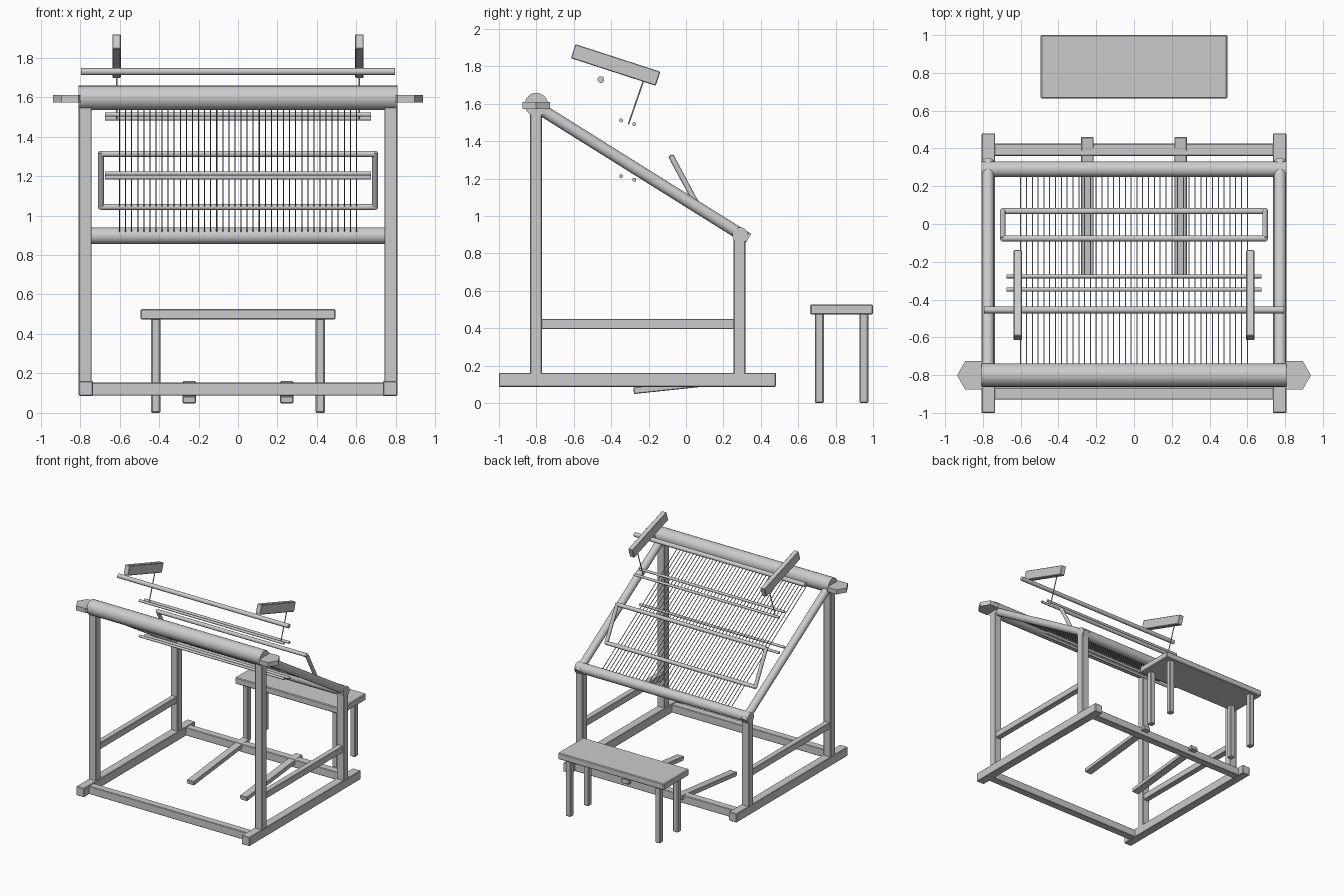
import bpy, bmesh, math
from mathutils import Vector

if "Cube" in bpy.data.objects:
    bpy.data.objects.remove(bpy.data.objects["Cube"])


def box(name, lo, hi, tilt=0.0, bevel=0.004):
    """Box between two corners, optionally tilted about x, with softened edges."""
    lo, hi = Vector(lo), Vector(hi)
    bpy.ops.mesh.primitive_cube_add(size=1, location=(lo + hi) / 2, rotation=(tilt, 0, 0))
    ob = bpy.context.object
    ob.name = name
    ob.scale = hi - lo
    bpy.ops.object.transform_apply(location=False, rotation=False, scale=True)
    mod = ob.modifiers.new("soft_edges", 'BEVEL')
    mod.width = bevel
    mod.segments = 1
    return ob


def rod(name, a, b, r, sides=16):
    """Round bar from point a to point b."""
    a, b = Vector(a), Vector(b)
    d = b - a
    bpy.ops.mesh.primitive_cylinder_add(vertices=sides, radius=r, depth=d.length,
                                        location=(a + b) / 2)
    ob = bpy.context.object
    ob.name = name
    ob.rotation_euler = d.to_track_quat('Z', 'Y').to_euler()
    bpy.ops.object.shade_smooth_by_angle(angle=math.radians(40))
    return ob


def cross_rod(name, half, y, z, r, sides=16):
    return rod(name, (-half, y, z), (half, y, z), r, sides)


# Paired side frames
for side, s in (("left", -1), ("right", 1)):
    def sbox(name, x0, x1, y0, y1, z0, z1, **kw):
        xs = sorted((s * x0, s * x1))
        return box(f"{side}_{name}", (xs[0], y0, z0), (xs[1], y1, z1), **kw)

    sbox("base_rail", 0.735, 0.807, -1.0, 0.48, 0.086, 0.161)
    sbox("tall_post", 0.741, 0.807, -0.834, -0.77, 0.155, 1.585)
    sbox("short_post", 0.741, 0.807, 0.254, 0.318, 0.155, 0.897)
    sbox("side_stretcher", 0.749, 0.799, -0.78, 0.26, 0.395, 0.45)
    rod(f"{side}_sloped_rail", (s * 0.773, -0.8, 1.585), (s * 0.773, 0.332, 0.877), 0.032)

    # Hexagonal turning handle on the end of the warp beam
    bpy.ops.mesh.primitive_cylinder_add(vertices=6, radius=0.086, depth=0.038,
                                        location=(s * 0.851, -0.801, 1.591),
                                        rotation=(0, 0, math.radians(90)))
    bpy.context.object.name = f"{side}_beam_handle"

    # Rocking arm and its hanging cord
    sbox("rocking_arm", 0.594, 0.637, -0.615, -0.138, 1.768, 1.847, tilt=-math.radians(18))
    rod(f"{side}_arm_cord", (s * 0.614, -0.225, 1.73), (s * 0.614, -0.308, 1.49), 0.004, 6)

    # Treadle
    sbox("treadle", 0.214, 0.28, -0.282, 0.462, 0.087, 0.123, tilt=0.105)

    # Beater side bar
    rod(f"{side}_beater_side", (s * 0.694, -0.08, 1.32), (s * 0.694, 0.072, 1.036), 0.015, 12)

# Base cross rails
box("front_cross_rail", (-0.75, -0.93, 0.087), (0.75, -0.866, 0.154))
box("rear_cross_rail", (-0.75, 0.36, 0.087), (0.75, 0.425, 0.154))

# Beams
cross_rod("warp_beam", 0.807, -0.80, 1.596, 0.062, 24)
cross_rod("cloth_beam", 0.807, 0.29, 0.897, 0.042, 20)
cross_rod("arm_support_rod", 0.795, -0.455, 1.729, 0.018)

# Heddle rods, upper and lower pairs
for label, dz in (("upper", 0.298), ("lower", 0.0)):
    cross_rod(f"{label}_front_heddle_rod", 0.675, -0.347, 1.213 + dz, 0.0105, 12)
    cross_rod(f"{label}_rear_heddle_rod", 0.675, -0.277, 1.193 + dz, 0.0105, 12)

# Beater frame bars
cross_rod("beater_top_bar", 0.694, -0.076, 1.312, 0.016, 12)
cross_rod("beater_bottom_bar", 0.694, 0.068, 1.043, 0.016, 12)

# Warp threads as one arrayed object
thread = rod("warp_threads", (-0.6, -0.80, 1.59), (-0.6, 0.29, 0.897), 0.003, 6)
bpy.ops.object.transform_apply(location=True, rotation=True, scale=True)
arr = thread.modifiers.new("repeat", 'ARRAY')
arr.count = 40
arr.use_relative_offset = False
arr.use_constant_offset = True
arr.constant_offset_displace = (1.2 / 39, 0, 0)

# Bench
box("bench_seat", (-0.494, 0.664, 0.473), (0.494, 1.0, 0.527), bevel=0.006)
for sx, xs in (("left", (-0.44, -0.393)), ("right", (0.393, 0.44))):
    for sy, ys in (("front", (0.689, 0.737)), ("rear", (0.927, 0.975))):
        box(f"bench_{sx}_{sy}_leg", (xs[0], ys[0], 0), (xs[1], ys[1], 0.48), bevel=0.006)
